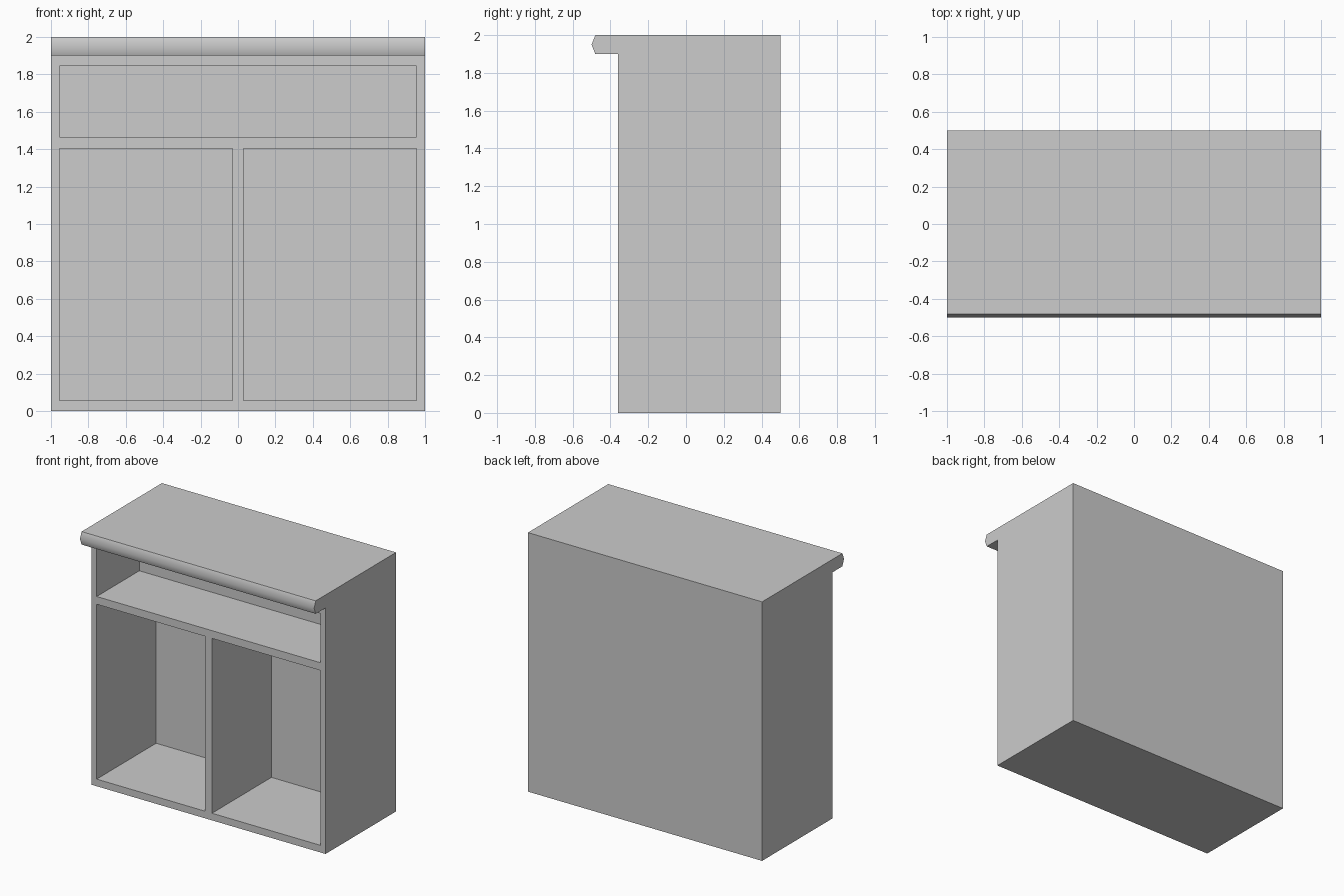
import bpy, bmesh, math

if "Cube" in bpy.data.objects:
    bpy.data.objects.remove(bpy.data.objects["Cube"])

grey = bpy.data.materials.new("light_grey")
grey.use_nodes = True
colour = (0.604, 0.604, 0.604, 1)
grey.diffuse_color = colour
grey.node_tree.nodes["Principled BSDF"].inputs["Base Color"].default_value = colour

FRONT = -0.36


def prism(name, profile, x0, x1):
    """Solid made by sweeping a (y, z) profile from x0 to x1."""
    bm = bmesh.new()
    face = bm.faces.new([bm.verts.new((x0, y, z)) for y, z in profile])
    side = bmesh.ops.extrude_face_region(bm, geom=[face])["geom"]
    bmesh.ops.translate(bm, vec=(x1 - x0, 0, 0),
                        verts=[v for v in side if isinstance(v, bmesh.types.BMVert)])
    bmesh.ops.recalc_face_normals(bm, faces=bm.faces)
    mesh = bpy.data.meshes.new(name)
    bm.to_mesh(mesh)
    bm.free()
    mesh.materials.append(grey)
    ob = bpy.data.objects.new(name, mesh)
    bpy.context.collection.objects.link(ob)
    return ob


# Carcass with the overhanging, rounded worktop lip
cabinet = prism("cabinet", [(0.5, 0), (0.5, 2), (-0.48, 2), (-0.5, 1.95),
                            (-0.48, 1.9), (FRONT, 1.9), (FRONT, 0)], -1, 1)
bpy.context.view_layer.objects.active = cabinet
cabinet.select_set(True)


def recess(name, x0, x1, z0, z1, back):
    """Hollow out a compartment from the front."""
    y = FRONT - 0.05
    cutter = prism(name, [(y, z0), (back, z0), (back, z1), (y, z1)], x0, x1)
    cutter.hide_render = True
    cut = cabinet.modifiers.new(name, "BOOLEAN")
    cut.operation = "DIFFERENCE"
    cut.solver = "EXACT"
    cut.object = cutter
    bpy.ops.object.modifier_apply(modifier=cut.name)
    bpy.data.objects.remove(cutter)


# Drawer opening above two deeper cupboards
recess("drawer_opening", -0.955, 0.955, 1.465, 1.845, 0.16)
recess("right_cupboard", -0.955, -0.03, 0.055, 1.405, 0.365)
recess("left_cupboard", 0.03, 0.955, 0.055, 1.405, 0.365)

# Smooth only the nose of the lip
bpy.ops.object.shade_smooth_by_angle(angle=math.radians(50))
